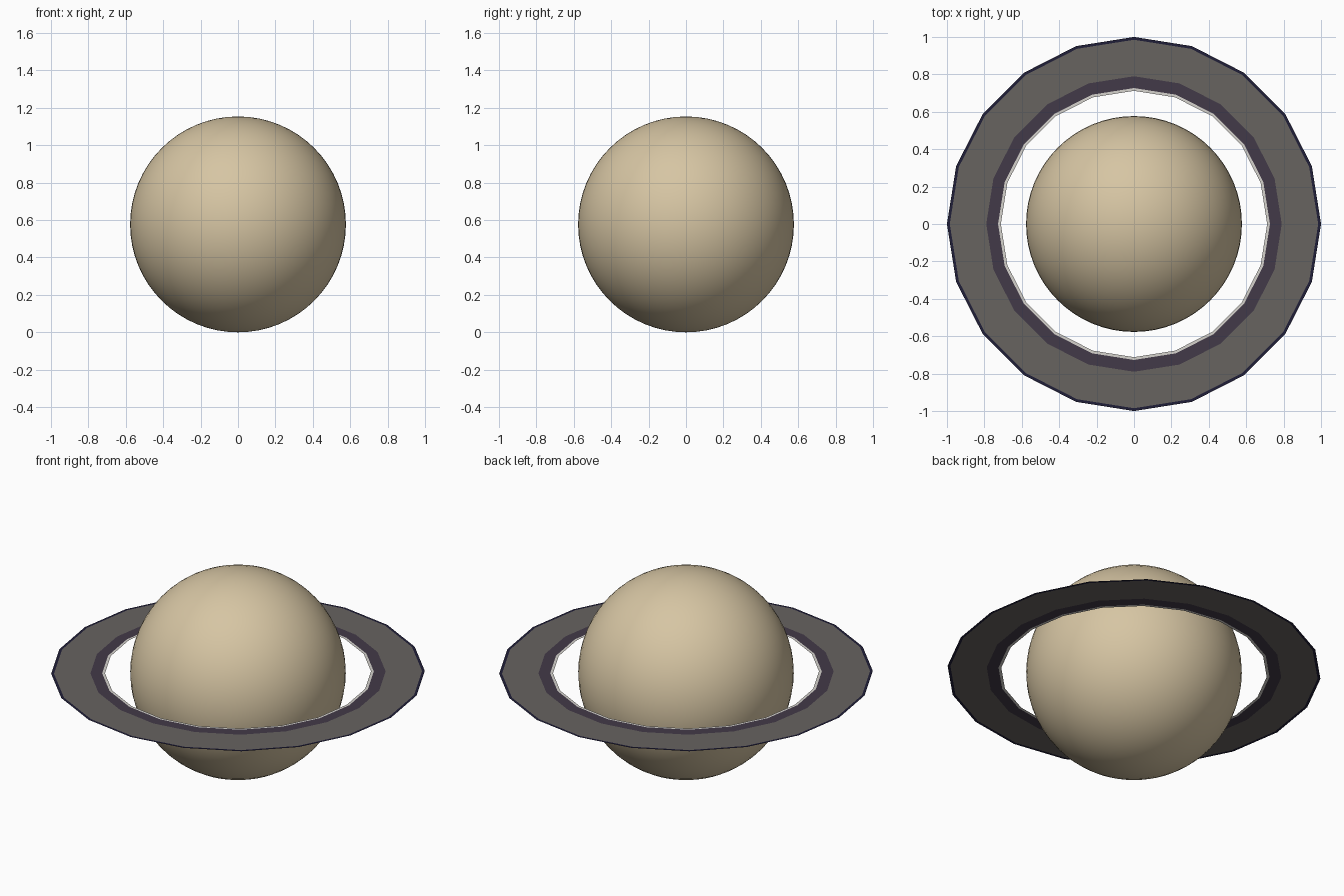
import bpy, bmesh, math

if "Cube" in bpy.data.objects:
    bpy.data.objects.remove(bpy.data.objects["Cube"])

CZ = 0.577   # height of the planet centre
SIDES = 20


def srgb(r, g, b):
    f = lambda c: c / 12.92 if c <= 0.04045 else ((c + 0.055) / 1.055) ** 2.4
    return (f(r / 255), f(g / 255), f(b / 255), 1)


def material(name, rgb):
    m = bpy.data.materials.new(name)
    m.diffuse_color = srgb(*rgb)
    m.use_nodes = True
    m.node_tree.nodes["Principled BSDF"].inputs["Base Color"].default_value = m.diffuse_color
    return m


sand = material("sand", (214, 197, 163))
navy = material("dark navy", (32, 30, 56))
grey = material("warm grey", (103, 99, 96))
plum = material("dark plum", (66, 58, 72))
pale = material("pale grey", (214, 211, 206))

# planet
bpy.ops.mesh.primitive_uv_sphere_add(segments=64, ring_count=32, radius=0.577, location=(0, 0, CZ))
planet = bpy.context.object
planet.name = "planet"
planet.data.materials.append(sand)
bpy.ops.object.shade_smooth()

# flat ring disc: concentric 20-sided bands, one colour per band
radii = [1.0, 0.985, 0.79, 0.727, 0.712]
bm = bmesh.new()
loops = []
for r in radii:
    loops.append([bm.verts.new((r * math.cos(math.tau * i / SIDES),
                                r * math.sin(math.tau * i / SIDES), 0)) for i in range(SIDES)])
for band, (a, b) in enumerate(zip(loops, loops[1:])):
    for i in range(SIDES):
        j = (i + 1) % SIDES
        bm.faces.new((a[i], a[j], b[j], b[i])).material_index = band
mesh = bpy.data.meshes.new("ring")
bm.to_mesh(mesh)
bm.free()
for m in (navy, grey, plum, pale):
    mesh.materials.append(m)
ring = bpy.data.objects.new("ring", mesh)
ring.location.z = CZ
bpy.context.collection.objects.link(ring)
